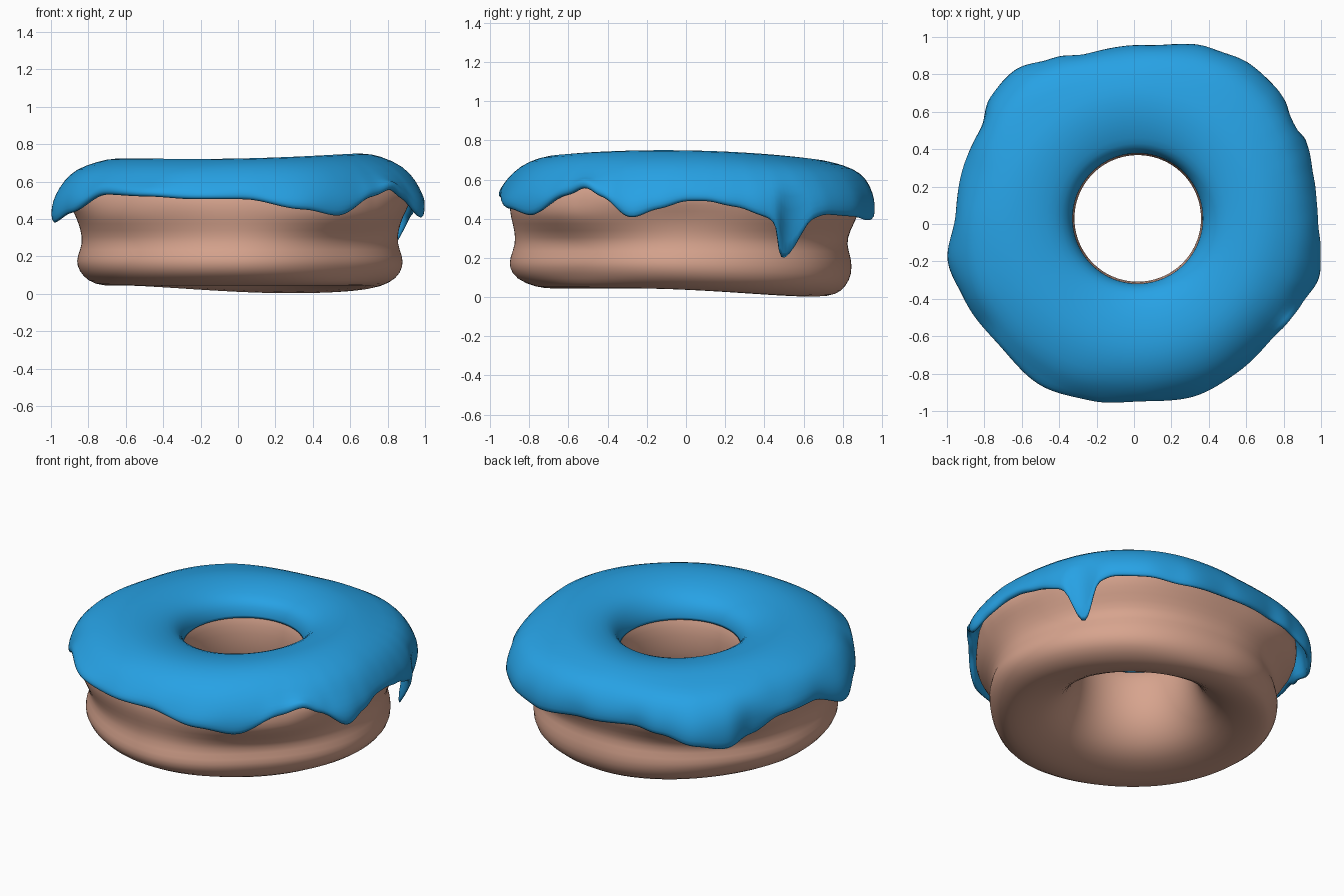
import bpy, bmesh, math
from mathutils import Vector

if "Cube" in bpy.data.objects:
    bpy.data.objects.remove(bpy.data.objects["Cube"])

SEGMENTS = 144
HOLE = Vector((0.02, 0.03, 0))

# icing rim: angle, radius, height (the short steep run near 32 degrees is the drip)
RIM = [(0, .985, .49), (6, .985, .49), (15, .995, .46), (24, 1.02, .41), (27.2, 1.03, .37),
       (29.5, 1.03, .21), (32, 1.03, .175), (34.2, 1.035, .21), (37, 1.04, .385),
       (43, 1.055, .42), (54, 1.06, .41), (66, 1.03, .39), (86, .96, .42), (106, .945, .44),
       (116, .99, .42), (128, 1.045, .37), (138, 1.035, .335), (148, .965, .38),
       (160, .965, .46), (177, .955, .46), (192, 1.02, .375), (204, .995, .43),
       (222, .97, .53), (240, 1.0, .52), (256, .975, .505), (272, .95, .505),
       (291, .98, .45), (304, .97, .415), (320, .96, .52), (328, .98, .56),
       (334, .995, .51), (344, 1.035, .40), (352, 1.01, .45)]
# dough: angle, radius of the lower belly, radius of the shoulder under the icing
BELLY = [(0, .88, .885), (45, .885, .95), (90, .845, .88), (135, .83, .94),
         (180, .86, .87), (225, .885, .92), (270, .90, .90), (315, .835, .92)]


def lookup(table, a, col):
    """Smooth periodic interpolation of a table by angle."""
    rows = table + [(table[0][0] + 360,) + table[0][1:]]
    for p, q in zip(rows, rows[1:]):
        if p[0] <= a <= q[0]:
            t = (a - p[0]) / (q[0] - p[0])
            t = t * t * (3 - 2 * t)
            return p[col] + (q[col] - p[col]) * t


def rim_smooth(a):
    """Rim radius averaged over neighbouring angles."""
    return sum(lookup(RIM, (a + d) % 360, 1) for d in (-14, -7, 0, 7, 14)) / 5


def ring_loft(name, profile, colour):
    """Sweep an angle-dependent closed profile around the hole."""
    bm = bmesh.new()
    rings = []
    for i in range(SEGMENTS):
        a = 360 * i / SEGMENTS
        d = Vector((math.cos(math.radians(a)), math.sin(math.radians(a)), 0))
        ring = []
        for r, z in profile(a, d):
            inward = max(0, min(1, 1 - (r - .34) / .5))
            ring.append(bm.verts.new(d * r + HOLE * inward + Vector((0, 0, z))))
        rings.append(ring)
    n = len(rings[0])
    for i in range(SEGMENTS):
        p, q = rings[i], rings[(i + 1) % SEGMENTS]
        for j in range(n):
            k = (j + 1) % n
            bm.faces.new((p[j], q[j], q[k], p[k])).smooth = True
    bmesh.ops.recalc_face_normals(bm, faces=bm.faces)
    mesh = bpy.data.meshes.new(name)
    bm.to_mesh(mesh)
    bm.free()
    obj = bpy.data.objects.new(name, mesh)
    bpy.context.collection.objects.link(obj)
    mat = bpy.data.materials.new(name + "_colour")
    mat.diffuse_color = colour
    mat.use_nodes = True
    mat.node_tree.nodes["Principled BSDF"].inputs["Base Color"].default_value = mat.diffuse_color
    mesh.materials.append(mat)
    sub = obj.modifiers.new("smooth", 'SUBSURF')
    sub.levels = sub.render_levels = 1
    return obj


# dough: underside sagging at one side, rounded belly, waist, top hidden under icing
def dough_profile(a, d):
    w, u = lookup(BELLY, a, 1), lookup(BELLY, a, 2)
    top = max(u, rim_smooth(a) - .06)
    sag = max(0, math.cos(math.radians(a - 65))) ** 2

    def base(r):
        return .042 - .042 * sag * min(1, r / .65)
    return [(.335, .40), (.35, .28), (.40, .17), (.48, .09), (.58, base(.58) + .015),
            (.68, base(.68) - .002), (.77, base(.77) + .008), (w - .03, base(.8) + .05),
            (w + .003, base(.8) + .11), (w, .20), (w - .03, .27), ((w + u) / 2 - .025, .34),
            (u - .005, .41), ((u + top) / 2, .47), (top - .01, .53), (top - .04, .585),
            (.80, .645), (.68, .68), (.55, .68), (.44, .65), (.37, .59), (.34, .51)]


# icing: thick shell draped over the top with a wavy rim
def icing_profile(a, d):
    R, ze = lookup(RIM, a, 1), lookup(RIM, a, 2)
    s = rim_smooth(a)
    tip = R - max(0, .35 - ze) * .5
    wave = .012 * math.cos(math.radians(2 * a)) - .004

    def lift(r):
        return .02 * d.x * r - .018 * d.y * r + wave
    z1 = max(.53, ze + .05)
    mid = (z1 + ze) / 2
    return [(.345, .54), (.35, .59), (.375, .645), (.43, .69 + lift(.4)),
            (.53, .722 + lift(.53)), (.66, .733 + lift(.66)), (.76, .714 + lift(.77)),
            (s - .115, .67 + lift(.8) / 2), (s - .05, .605), ((s + R) / 2 - .01, z1),
            ((R + tip) / 2, mid), (tip - .003, ze + .005), (tip - .03, ze - .005),
            ((R + tip) / 2 - .045, mid), ((s + R) / 2 - .05, z1 - .01),
            (s - .08, .585), (s - .14, .64), (.76, .682), (.66, .695 + lift(.66)),
            (.54, .69 + lift(.54)), (.45, .66), (.39, .62), (.358, .56)]


ring_loft("dough", dough_profile, (.68, .37, .27, 1))
ring_loft("icing", icing_profile, (.02, .36, .78, 1))
